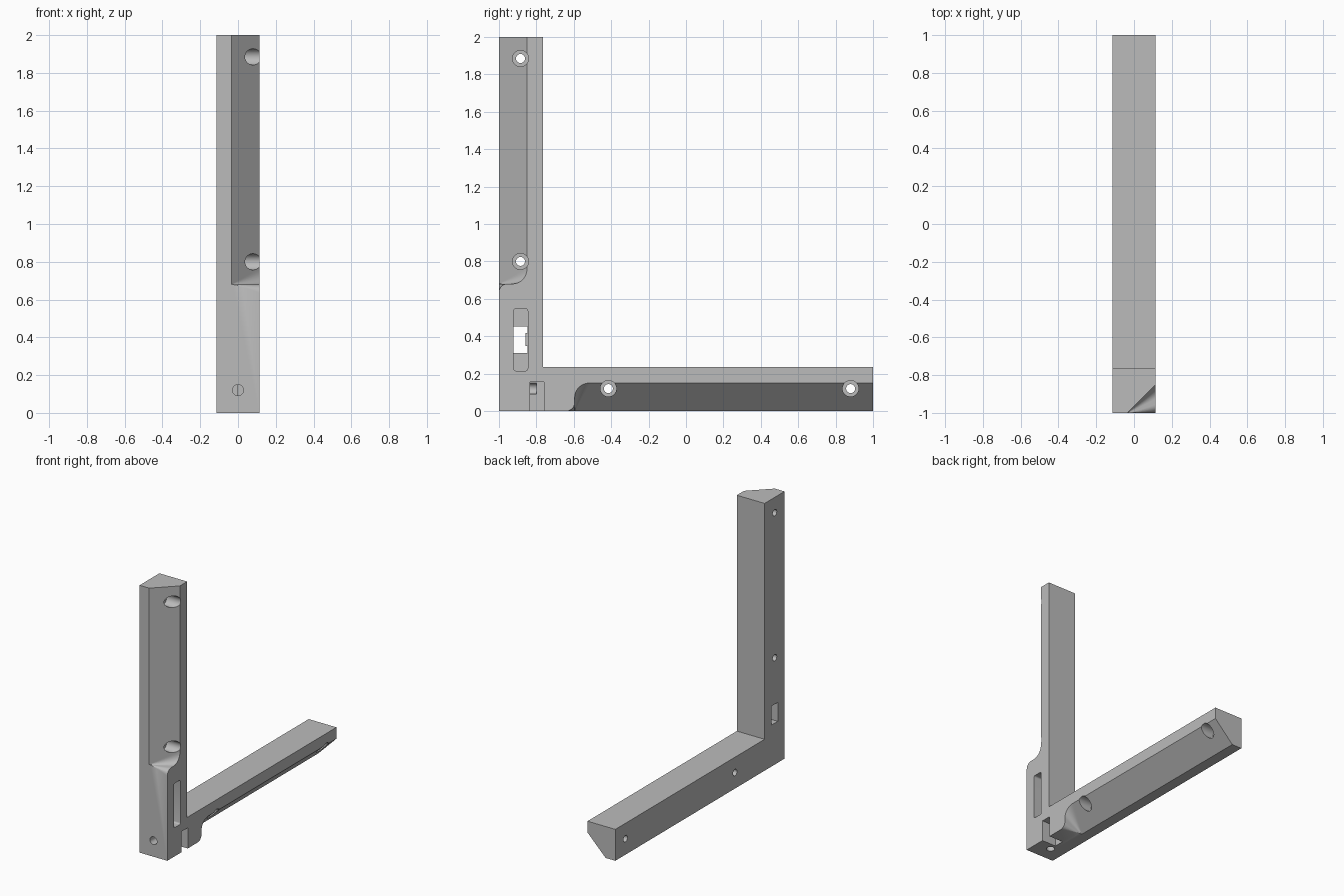
import bpy, bmesh, math
from mathutils import Vector, Matrix

if "Cube" in bpy.data.objects:
    bpy.data.objects.remove(bpy.data.objects["Cube"])

W = 0.115     # half width of the bracket
ARM = 0.235   # thickness of each arm

grey = bpy.data.materials.new("plain grey")
grey.use_nodes = True
grey.diffuse_color = (0.5, 0.5, 0.5, 1)
grey.node_tree.nodes["Principled BSDF"].inputs["Base Color"].default_value = (0.5, 0.5, 0.5, 1)


def add(name, bm):
    bmesh.ops.recalc_face_normals(bm, faces=bm.faces)
    mesh = bpy.data.meshes.new(name)
    bm.to_mesh(mesh)
    bm.free()
    obj = bpy.data.objects.new(name, mesh)
    bpy.context.collection.objects.link(obj)
    mesh.materials.append(grey)
    return obj


def box(name, lo, hi, round_x=0):
    lo, hi = Vector(lo), Vector(hi)
    bm = bmesh.new()
    bmesh.ops.create_cube(bm, size=1, matrix=Matrix.Translation((lo + hi) / 2)
                          @ Matrix.Diagonal((*(hi - lo), 1)))
    if round_x:
        edges = [e for e in bm.edges
                 if abs(e.verts[0].co.x - e.verts[1].co.x) > 1e-4]
        bmesh.ops.bevel(bm, geom=edges, offset=round_x, segments=4,
                        profile=0.5, affect='EDGES')
    return add(name, bm)


def rod(name, start, end, radius):
    start, end = Vector(start), Vector(end)
    turn = (end - start).to_track_quat('Z', 'Y').to_matrix().to_4x4()
    bm = bmesh.new()
    bmesh.ops.create_cone(bm, cap_ends=True, segments=32, radius1=radius, radius2=radius,
                          depth=(end - start).length,
                          matrix=Matrix.Translation((start + end) / 2) @ turn)
    return add(name, bm)


def chamfer(name, base, end, place):
    """Corner wedge whose near end is a cone-like run-out along an S curve."""
    curve = [(0.15, 0.09)]
    curve += [(0.075 + 0.075 * math.cos(a), 0.08 - 0.08 * math.sin(a))
              for a in (math.radians(d) for d in range(0, 91, 10))]
    curve += [(0.045 - 0.045 * math.sin(a), 0.045 * math.cos(a) - 0.045)
              for a in (math.radians(d) for d in range(0, 91, 15))]
    curve.append((-0.03, -0.08))
    apex_x, apex_d, grow = -0.036, -0.001, 1.3
    outer_x = apex_x + grow * (W - apex_x)
    bm = bmesh.new()
    new = lambda x, d, a: bm.verts.new(place(x, d, a))
    apex, far_apex = new(apex_x, apex_d, base), new(apex_x, apex_d, end)
    rim = [new(outer_x, apex_d + grow * (d - apex_d), base + grow * a) for d, a in curve]
    far = [new(outer_x, apex_d + grow * (d - apex_d), end)
           for d, a in (curve[0], curve[-1])]
    for p, q in zip(rim, rim[1:]):
        bm.faces.new((apex, p, q))
    bm.faces.new((apex, far_apex, far[0], rim[0]))
    bm.faces.new((apex, rim[-1], far[1], far_apex))
    bm.faces.new((far_apex, far[1], far[0]))
    bm.faces.new(rim + [far[1], far[0]])
    return add(name, bm)


def cut(target, cutter):
    cutter.hide_render = True
    mod = target.modifiers.new(cutter.name, 'BOOLEAN')
    mod.operation, mod.solver, mod.object = 'DIFFERENCE', 'EXACT', cutter
    bpy.context.view_layer.objects.active = target
    bpy.ops.object.modifier_apply(modifier=mod.name)
    bpy.data.objects.remove(cutter)


# L-shaped body from a side profile
bm = bmesh.new()
outline = [(-1, 0), (1, 0), (1, ARM), (ARM - 1, ARM), (ARM - 1, 2), (-1, 2)]
face = bm.faces.new([bm.verts.new((-W, y, z)) for y, z in outline])
side = bmesh.ops.extrude_face_region(bm, geom=[face])
bmesh.ops.translate(bm, vec=(2 * W, 0, 0),
                    verts=[v for v in side["geom"] if isinstance(v, bmesh.types.BMVert)])
body = add("angle_bracket", bm)

# Chamfered corner along each arm
cut(body, chamfer("upright_chamfer", 0.68, 2.1, lambda x, d, a: (x, d - 1, a)))
cut(body, chamfer("foot_chamfer", -0.595, 1.1, lambda x, d, a: (x, a, d)))

# Counterbored screw holes through both arms
for y, z in [(-0.885, 1.885), (-0.885, 0.8), (-0.415, 0.12), (0.88, 0.12)]:
    cut(body, rod("counterbore", (0, y, z), (0.2, y, z), 0.043))
    cut(body, rod("screw_hole", (-0.2, y, z), (0.05, y, z), 0.024))

# Slot: rounded pocket with a through window
cut(body, box("slot_pocket", (0.03, -0.922, 0.215), (0.2, -0.846, 0.547), 0.012))
cut(body, box("slot_window", (-0.2, -0.921, 0.31), (0.1, -0.847, 0.452)))

# Nut notch, and the front and bottom bolt holes
cut(body, box("nut_notch", (0, -0.833, -0.1), (0.2, -0.758, 0.155)))
cut(body, rod("front_hole", (0, -1.1, 0.12), (0, -0.8, 0.12), 0.029))
cut(body, rod("bottom_hole", (0, -0.885, -0.1), (0, -0.885, 0.25), 0.029))

# Small catch inside the slot
box("slot_catch", (-0.04, -0.858, 0.347), (0.03, -0.84, 0.416))

# Smooth the holes and run-outs, keep the edges crisp
bpy.ops.object.select_all(action='DESELECT')
body.select_set(True)
bpy.context.view_layer.objects.active = body
bpy.ops.object.shade_smooth_by_angle(angle=math.radians(30))
